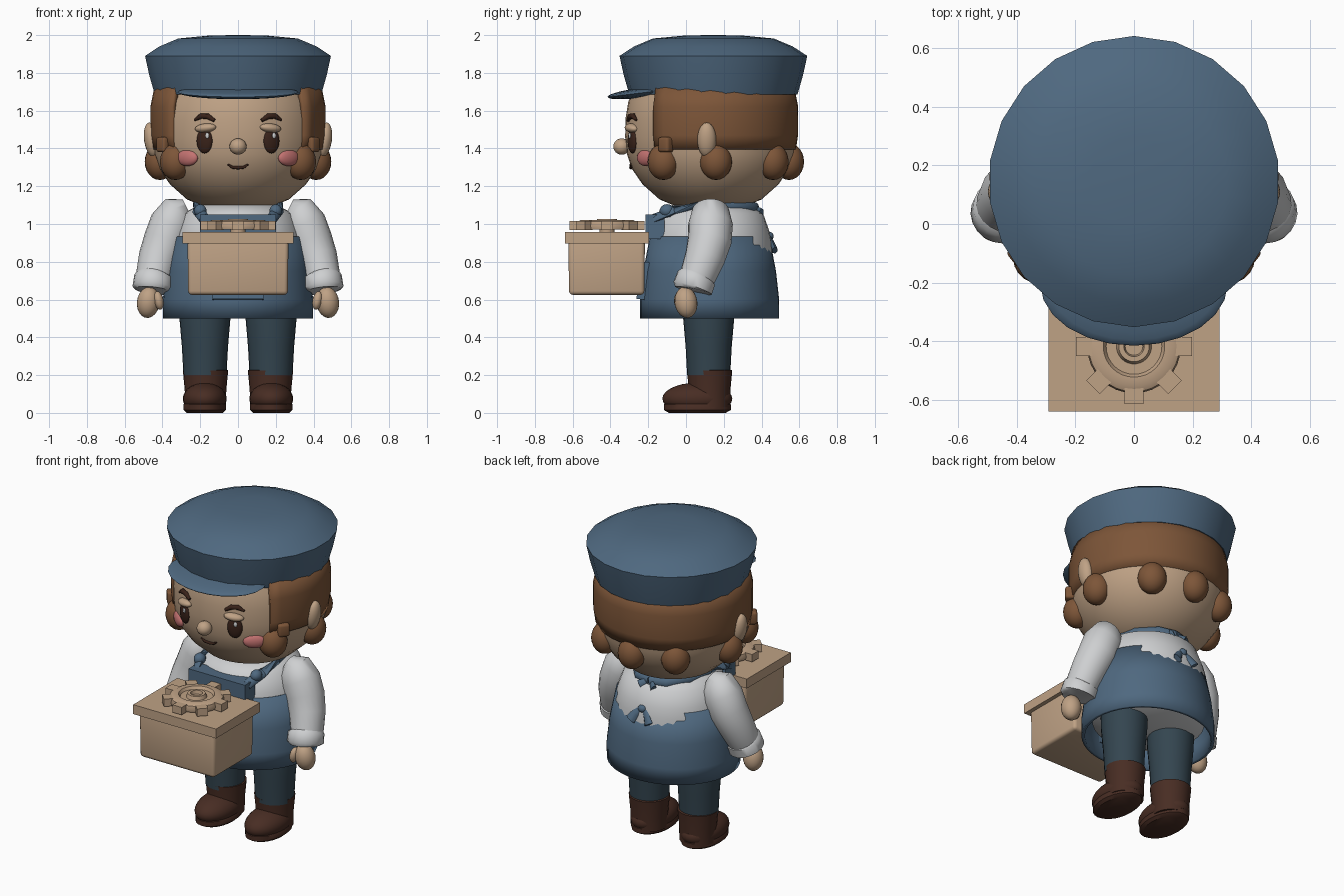
import bpy, bmesh, math
from mathutils import Vector, Matrix, Euler

if "Cube" in bpy.data.objects:
    bpy.data.objects.remove(bpy.data.objects["Cube"])

def material(name, rgb):
    m = bpy.data.materials.new(name)
    m.diffuse_color = (*rgb, 1)
    m.use_nodes = True
    m.node_tree.nodes["Principled BSDF"].inputs["Base Color"].default_value = m.diffuse_color
    return m

TAN = material("warm tan", (.52, .36, .235))
BLUE = material("denim blue", (.078, .14, .215))
WHITE = material("shirt white", (.62, .63, .64))
SLATE = material("dark slate", (.034, .06, .08))
BOOT = material("boot brown", (.065, .026, .017))
HAIR = material("hair brown", (.205, .092, .04))
PINK = material("cheek pink", (.55, .17, .165))
DARK = material("dark brown", (.04, .016, .01))
CY = .13  # body axis in y

def finish(bm, name, mat, angle=40):
    bmesh.ops.recalc_face_normals(bm, faces=bm.faces)
    me = bpy.data.meshes.new(name)
    bm.to_mesh(me)
    bm.free()
    me.materials.append(mat)
    ob = bpy.data.objects.new(name, me)
    bpy.context.collection.objects.link(ob)
    bpy.ops.object.select_all(action='DESELECT')
    ob.select_set(True)
    bpy.context.view_layer.objects.active = ob
    bpy.ops.object.shade_smooth_by_angle(angle=math.radians(angle))
    return ob

def ball(name, loc, size, mat, rot=(0, 0, 0), seg=20):
    bm = bmesh.new()
    bmesh.ops.create_uvsphere(bm, u_segments=seg, v_segments=seg // 2 + 2, radius=1)
    m = Matrix.LocRotScale(Vector(loc), Euler(rot), Vector(size))
    bmesh.ops.transform(bm, matrix=m, verts=bm.verts)
    return finish(bm, name, mat, 60)

def box(name, loc, size, mat, rot=(0, 0, 0), bevel=0, taper=1):
    bm = bmesh.new()
    bmesh.ops.create_cube(bm, size=1)
    for v in bm.verts:
        if v.co.z < 0:
            v.co.x *= taper
            v.co.y *= taper
    m = Matrix.LocRotScale(Vector(loc), Euler(rot), Vector(size))
    bmesh.ops.transform(bm, matrix=m, verts=bm.verts)
    if bevel:
        bmesh.ops.bevel(bm, geom=bm.edges[:], offset=bevel, segments=3, profile=.5, affect='EDGES')
    return finish(bm, name, mat)

def bridge(bm, rings, closed=True):
    n = len(rings[0])
    for a, b in zip(rings, rings[1:]):
        for i in range(n if closed else n - 1):
            j = (i + 1) % n
            bm.faces.new((a[i], a[j], b[j], b[i]))

def lathe(name, profile, mat, center=(0, CY), seg=32, sy=1, arc=None, cap=True, thick=0, angle=40):
    """Spin (radius, z) pairs about a vertical axis; angle 0 points to -y."""
    bm = bmesh.new()
    a0, a1 = arc or (0, math.tau)
    steps = seg + 1 if arc else seg
    rings = []
    for r, z in profile:
        ring = []
        for i in range(steps):
            t = a0 + (a1 - a0) * i / seg
            ring.append(bm.verts.new((center[0] + r * math.sin(t), center[1] - r * sy * math.cos(t), z)))
        rings.append(ring)
    bridge(bm, rings, not arc)
    if cap and not arc:
        bm.faces.new(rings[0])
        bm.faces.new(rings[-1])
    ob = finish(bm, name, mat, angle)
    if thick:
        s = ob.modifiers.new("thickness", 'SOLIDIFY')
        s.thickness = thick
    return ob

def tube(name, pts, radii, mat, seg=16, flat=1):
    bm = bmesh.new()
    pts = [Vector(p) for p in pts]
    rings = []
    for k, p in enumerate(pts):
        d = (pts[min(k + 1, len(pts) - 1)] - pts[max(k - 1, 0)]).normalized()
        side = d.cross(Vector((0, 1, .02))).normalized()
        up = side.cross(d)
        rings.append([bm.verts.new(p + radii[k] * (side * math.cos(t) + up * flat * math.sin(t)))
                      for t in (math.tau * i / seg for i in range(seg))])
    bridge(bm, rings)
    bm.faces.new(rings[0])
    bm.faces.new(rings[-1])
    return finish(bm, name, mat, 50)

# Head
HEAD = [(.05, 1.065), (.15, 1.08), (.27, 1.13), (.36, 1.21), (.415, 1.29), (.443, 1.37),
        (.452, 1.46), (.45, 1.56), (.435, 1.65), (.39, 1.75)]
lathe("head", HEAD, TAN, seg=40, angle=60)

def on_face(x, z, lift=0):
    """Point on the front of the head, and the turn that faces outward there."""
    for (r0, z0), (r1, z1) in zip(HEAD, HEAD[1:]):
        if z0 <= z <= z1:
            r = r0 + (r1 - r0) * (z - z0) / (z1 - z0)
    y = CY - math.sqrt(r * r - x * x) - lift
    return Vector((x, y, z)), math.asin(x / r)

# Face details
ball("nose", (0, -.34, 1.41), (.045, .045, .043), TAN)
tube("mouth", [on_face(x, 1.298 + 2.6 * x * x + .01 * (abs(x) > .05), .004)[0] for x in (-.055, -.03, 0, .03, .055)],
     [.004, .008, .009, .008, .004], DARK, 8)
for s in (1, -1):
    p, a = on_face(s * .177, 1.44)
    ball("eye", p, (.045, .02, .066), DARK, (0, 0, a))
    p, a = on_face(s * .177 + .014, 1.468, .019)
    ball("eye_glint", p, (.011, .006, .016), WHITE, (0, 0, a), 10)
    p, a = on_face(s * .172, 1.508)
    ball("eyelid", p, (.06, .033, .024), TAN, (0, s * .1, a))
    tube("brow", [on_face(s * x, z, .006)[0] for x, z in ((.125, 1.548), (.16, 1.57), (.195, 1.572), (.23, 1.55))],
         [.009, .015, .015, .006], DARK, 8)
    p, a = on_face(s * .268, 1.35)
    ball("cheek", p, (.068, .025, .043), PINK, (0, 0, a))
    ball("ear", (s * .457, .11, 1.445), (.04, .05, .093), TAN, (0, s * .15, 0))

# Hair shell and curls
lathe("hair", [(.452, 1.395), (.463, 1.47), (.464, 1.62), (.44, 1.74)], HAIR, seg=32,
      arc=(math.radians(49), math.radians(311)), thick=.03)
for s in (1, -1):
    box("sideburn", (s * .385, -.1, 1.42), (.07, .08, .08), HAIR, (0, 0, s * .9), .015)
for deg in (53, 94, 143, 180, 217, 266, 307):
    t = math.radians(deg)
    ball("curl", (.415 * math.sin(t), CY - .415 * math.cos(t), 1.33), (.085, .08, .097), HAIR, (0, 0, t))

# Cap and visor
lathe("cap", [(.40, 1.69), (.445, 1.685), (.475, 1.79), (.497, 1.89), (.42, 1.94), (.32, 1.982), (.15, 1.998), (.02, 2.0)],
      BLUE, (0, .145), 22, angle=55)
ball("visor", (0, -.205, 1.698), (.32, .212, .028), BLUE, (.12, 0, 0), 24)

# Shirt
lathe("shirt", [(.25, .56), (.33, .6), (.345, .75), (.34, .9), (.325, .96), (.29, 1.055), (.21, 1.1), (.1, 1.1)],
      WHITE, sy=.96, angle=50)

# Apron
lathe("apron_skirt", [(.397, .5), (.398, .6), (.38, .75), (.342, .935)], BLUE, (0, .125), 40,
      sy=.925, cap=False, thick=.02)
box("apron_bib", (0, -.165, .985), (.4, .1, .13), BLUE)
box("apron_pocket", (0, -.225, .70), (.27, .05, .2), BLUE, (-.13, 0, 0))
for s in (1, -1):
    tube("neck_strap", [(s * .18, -.17, 1.03), (s * .215, -.06, 1.075), (s * .22, .08, 1.095),
                        (s * .19, .24, 1.09), (s * .1, .345, 1.085), (0, .37, 1.085)],
         [.03] * 6, BLUE, 8, .6)
    ball("strap_knot", (s * .2, -.1, 1.07), (.035, .04, .035), BLUE, seg=10)
    tube("waist_tie", [(0, .435, .945), (s * .04, .455, .9), (s * .065, .47, .86)], [.012, .024, .032], BLUE, 6, .5)
    tube("neck_tie", [(0, .36, 1.09), (s * .05, .4, 1.06)], [.012, .028], BLUE, 6, .5)
ball("waist_knot", (0, .44, .935), (.028, .024, .024), BLUE, seg=10)

# Arms, legs and boots
for s in (1, -1):
    tube("sleeve", [(s * .27, .13, 1.085), (s * .31, .13, 1.065), (s * .35, .13, 1.0), (s * .385, .125, .91),
                    (s * .42, .1, .82), (s * .443, .065, .73), (s * .45, .045, .68)],
         [.05, .1, .118, .116, .107, .097, .09], WHITE, 20)
    tube("cuff", [(s * .442, .06, .725), (s * .445, .055, .715), (s * .452, .035, .66), (s * .453, .033, .65)],
         [.09, .105, .107, .092], WHITE, 20)
    ball("hand", (s * .475, .0, .585), (.06, .06, .083), TAN, (.15, -s * .12, 0))
    ball("thumb", (s * .42, -.03, .595), (.026, .034, .05), TAN, (0, s * .2, 0), 12)
    lathe("trouser_leg", [(.114, .2), (.122, .35), (.135, .5), (.137, .62)], SLATE, (s * .175, .12), 24)
    lathe("boot_shaft", [(.108, .03), (.11, .12), (.12, .225), (.1, .232)], BOOT, (s * .172, .125), 24)
    foot = ball("boot_foot", (s * .176, .06, .075), (.116, .185, .085), BOOT, seg=24)
    for v in foot.data.vertices:
        v.co.z = max(v.co.z, .015)
    lathe("boot_sole", [(.095, .0), (.112, .015), (.112, .045), (.1, .06)], BOOT, (s * .176, .06), 24, sy=1.58)

# Carried box with lid
box("crate", (0, -.42, .775), (.535, .405, .30), TAN, bevel=.02, taper=.985)
box("crate_lid", (0, -.418, .928), (.585, .445, .06), TAN)

# Gear lying on the lid
G = (0, -.418)
lathe("gear_stem", [(.04, .95), (.04, .99)], TAN, G, 16)
lathe("gear_disc", [(.155, .972), (.16, .99), (.155, 1.012), (.135, 1.022), (.105, 1.022), (.095, 1.005),
                    (.06, 1.005), (.052, 1.027), (.035, 1.027), (.03, 1.005)], TAN, G, 32)
for i in range(8):
    t = i * math.pi / 4
    box("gear_tooth", (.17 * math.cos(t), G[1] + .17 * math.sin(t), .993), (.055, .065, .048), TAN, (0, 0, t))
